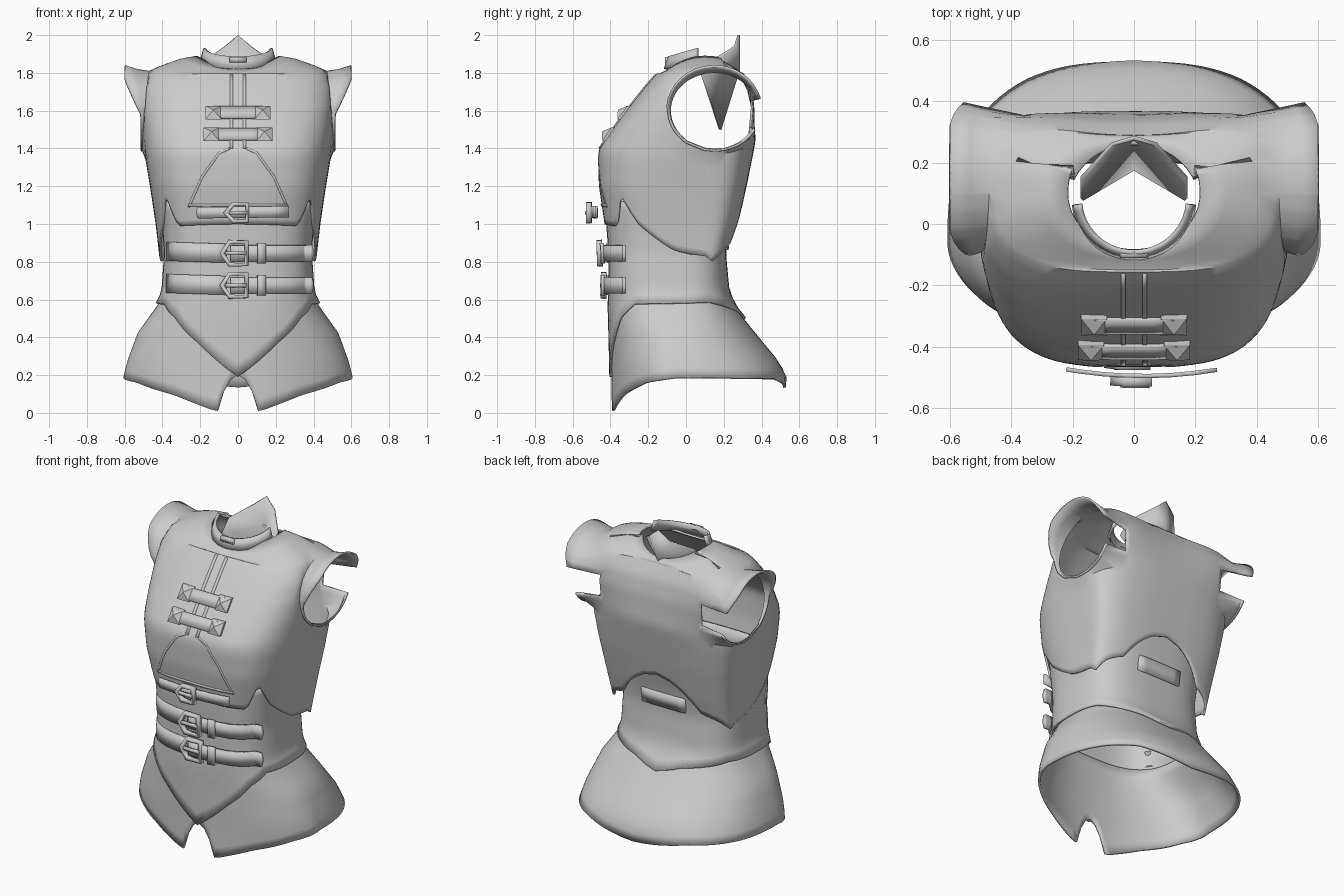
import bpy, bmesh, math

if "Cube" in bpy.data.objects:
    bpy.data.objects.remove(bpy.data.objects["Cube"])

grey = bpy.data.materials.new("plain_grey")
grey.diffuse_color = (0.6, 0.6, 0.6, 1)
grey.use_nodes = True
grey.node_tree.nodes["Principled BSDF"].inputs["Base Color"].default_value = grey.diffuse_color


def finish(name, verts, faces, thick=0.0, edit=None, angle=35):
    me = bpy.data.meshes.new(name)
    me.from_pydata(verts, [], faces)
    bm = bmesh.new()
    bm.from_mesh(me)
    if edit:
        edit(bm)
    bmesh.ops.recalc_face_normals(bm, faces=bm.faces)
    bm.to_mesh(me)
    bm.free()
    me.materials.append(grey)
    ob = bpy.data.objects.new(name, me)
    bpy.context.collection.objects.link(ob)
    if thick:
        m = ob.modifiers.new("thickness", 'SOLIDIFY')
        m.thickness = thick
        m.offset = 0
    bpy.ops.object.select_all(action='DESELECT')
    bpy.context.view_layer.objects.active = ob
    ob.select_set(True)
    bpy.ops.object.shade_smooth_by_angle(angle=math.radians(angle))
    return ob


def lerp_table(t, table):
    """Interpolate rows of (key, value, ...) with rising keys."""
    if t <= table[0][0]:
        return table[0][1:]
    for a, b in zip(table, table[1:]):
        if t <= b[0]:
            f = (t - a[0]) / (b[0] - a[0])
            return [p + (q - p) * f for p, q in zip(a[1:], b[1:])]
    return table[-1][1:]


def ring_point(t, yc, rx, yf, yb, n, nb=None):
    """Squared oval; t = 0 is front centre, nb squares the back separately."""
    s, c = math.sin(t), math.cos(t)
    n = nb if nb and c < 0 else n
    x = rx * math.copysign(abs(s) ** (2 / n), s)
    d = abs(c) ** (2 / n)
    return x, yc - (yc - yf) * d if c > 0 else yc + (yb - yc) * d


def shell(name, prof, yc, hem, top, rows, cols, thick, extra=(), edit=None):
    """Loft from an angle-dependent hem to a level, plus extra rings."""
    verts = []
    for k in range(rows + 1 + len(extra)):
        for i in range(cols):
            t = 2 * math.pi * i / cols
            if k <= rows:
                deg = math.degrees(min(t, 2 * math.pi - t))
                h = lerp_table(deg, hem)[0]
                z = h + (top - h) * k / rows
                x, y = ring_point(t, yc, *lerp_table(z, prof))
            else:
                z, drop, *r = extra[k - rows - 1]
                z -= drop * math.cos(t) ** 2
                x, y = ring_point(t, yc, *r)
            verts.append((x, y, z))
    n = rows + len(extra)
    faces = [(k * cols + i, k * cols + (i + 1) % cols, (k + 1) * cols + (i + 1) % cols, (k + 1) * cols + i)
             for k in range(n) for i in range(cols)]
    return finish(name, verts, faces, thick, edit)


def surface(prof, yc, side=1, limit=9):
    """Depth of a shell at a given x and z, front (1) or back (-1)."""
    def y_at(x, z):
        rx, yf, yb, n = lerp_table(z, prof)
        d = max(0, 1 - min(1, abs(x) / rx) ** n) ** (1 / n)
        return min(limit, yc - (yc - yf) * d if side > 0 else yc + (yb - yc) * d)
    return y_at


def strip(name, pts, width, y_at, off, thick=0.015, closed=False, steps=6, tip=False):
    """Ribbon along an x-z polyline, laid on a surface."""
    path = []
    segs = list(zip(pts, pts[1:] + pts[:1])) if closed else list(zip(pts, pts[1:]))
    for a, b in segs:
        path += [(a[0] + (b[0] - a[0]) * j / steps, a[1] + (b[1] - a[1]) * j / steps) for j in range(steps)]
    if not closed:
        path.append(pts[-1])
    n, verts = len(path), []
    for i, (x, z) in enumerate(path):
        p = path[(i - 1) % n] if closed or i else path[0]
        q = path[(i + 1) % n] if closed or i < n - 1 else path[-1]
        l = math.hypot(q[0] - p[0], q[1] - p[1])
        dx, dz = -(q[1] - p[1]) / l, (q[0] - p[0]) / l
        w = width / 2 * (0.3 if tip and i == n - 1 else 1)
        for s in (-w, w):
            u, v = x + dx * s, z + dz * s
            verts.append((u, y_at(u, v) - off, v))
    faces = [(2 * i, 2 * i + 1, 2 * ((i + 1) % n) + 1, 2 * ((i + 1) % n)) for i in range(n if closed else n - 1)]
    return finish(name, verts, faces, thick, angle=25)


# Vest: height, half width, front, back, squareness
VC = 0.1
vest = [(0.78, .405, -.39, .21, 2.9), (1.0, .43, -.425, .27, 3.4), (1.2, .46, -.455, .315, 3.6),
        (1.35, .485, -.46, .345, 3.4), (1.4, .49, -.452, .355, 3.3), (1.5, .50, -.385, .37, 3.3),
        (1.62, .51, -.295, .39, 3.2), (1.72, .505, -.215, .39, 3.1), (1.79, .475, -.155, .36, 2.9)]
vest_hem = [(0, 1.0), (36, .99), (47, 1.15), (60, 1.0), (80, .86), (100, .80), (125, .86), (150, .90), (180, 1.1)]
HY, HZ, RY, RZ = 0.15, 1.6, 0.235, 0.205


def arm_openings(bm):
    """Open the arm holes, recess the upper back and pull out the shoulder caps."""
    inside = lambda c: abs(c.x) > .36 and ((c.y - HY) / RY) ** 2 + ((c.z - HZ) / RZ) ** 2 < 1
    bmesh.ops.delete(bm, geom=[f for f in bm.faces if inside(f.calc_center_median())], context='FACES')
    rim = [v for v in bm.verts if v.is_boundary and abs(v.co.x) > .36 and 1.3 < v.co.z < 1.85]
    for v in rim:
        a = math.atan2((v.co.z - HZ) / RZ, (v.co.y - HY) / RY)
        v.co.y, v.co.z = HY + RY * math.cos(a), HZ + RZ * math.sin(a)
        v.co.x = math.copysign(.49 - .02 * math.sin(a), v.co.x)
    for v in bm.verts:
        if v.co.y > .2 and v.co.z > 1.45 and abs(v.co.x) < .4:
            v.co.y -= .07 * min(1, (v.co.z - 1.45) / .3) * (1 - (v.co.x / .4) ** 2)
    edges = [e for e in bm.edges if e.is_boundary and e.verts[0] in rim and e.verts[1] in rim]
    for k in range(2):
        out = bmesh.ops.extrude_edge_only(bm, edges=edges)['geom']
        edges = [g for g in out if isinstance(g, bmesh.types.BMEdge)]
        for v in (g for g in out if isinstance(g, bmesh.types.BMVert)):
            a = math.atan2((v.co.z - HZ) / RZ, (v.co.y - HY) / RY)
            up = min(1, max(0, (math.sin(a) + .1) / .8))
            g = (1.02 + .03 * up, 1.03 + .12 * up)[k]
            v.co = (math.copysign((.505 + .03 * up, .515 + .085 * up)[k], v.co.x),
                    HY + RY * min(g, 1.07) * math.cos(a), HZ + RZ * g * math.sin(a))


shell("vest", vest, VC, vest_hem, 1.79, 26, 96, .012,
      [(1.812, .025, .45, -.15, .36, 2.8), (1.835, .045, .40, -.14, .355, 2.6), (1.87, .07, .30, -.115, .35, 2.2),
       (1.885, .065, .215, -.085, .33, 2)], arm_openings)

# Waist with pointed apron, and flared hips below
WC = -.07
waist = [(.19, .61, -.40, .54, 2.1), (.42, .545, -.405, .38, 2.2), (.56, .44, -.41, .265, 2.6),
         (.64, .40, -.405, .225, 3), (.85, .385, -.405, .205, 3.2), (.98, .395, -.415, .225, 3.2),
         (1.13, .42, -.415, .265, 3.1)]
shell("waist", waist, WC, [(0, .19), (20, .37), (38, .5), (60, .575), (120, .585), (165, .54), (180, .50)],
      1.12, 12, 72, .012)
hips = [(.0, .595, -.392, .51, 1.9, 2.5), (.13, .60, -.39, .52, 1.95, 2.5), (.18, .602, -.388, .53, 2, 2.5),
        (.27, .58, -.388, .485, 2.1, 2.45), (.42, .525, -.39, .36, 2.2, 2.4), (.56, .425, -.395, .25, 2.6, 2.6),
        (.61, .395, -.39, .215, 3, 3)]
shell("hips", hips, -.05, [(0, .2), (6, .16), (11, .01), (14, .015), (35, .095), (62, .16), (90, .185), (150, .18),
      (180, .135)], .61, 9, 96, .014)

# Neck band rising to the sides, back collar point and neck clasp
N = 24
verts = []
for z, g in ((1.82, 1.06), (1.885, .95)):
    for i in range(N + 1):
        t = math.radians(-85 + 170 * i / N)
        verts.append((.185 * g * math.sin(t), .08 - .18 * g * math.cos(t), z + .05 * (1 - math.cos(t))))
finish("neck_band", verts, [(i, i + 1, N + 2 + i, N + 1 + i) for i in range(N)], .015)
finish("back_collar", [(0, .28, 2.0), (-.07, .26, 1.94), (-.17, .15, 1.87), (-.17, .08, 1.80), (0, .18, 1.5),
                       (.17, .08, 1.80), (.17, .15, 1.87), (.07, .26, 1.94), (0, .28, 1.82)],
       [(0, 1, 8), (1, 2, 8), (2, 3, 8), (3, 4, 8), (4, 5, 8), (5, 6, 8), (6, 7, 8), (7, 0, 8)], .014)
flat = lambda y: (lambda x, z: y)
strip("neck_clasp", [(-.045, 1.87), (.045, 1.87)], .03, flat(-.1), 0, .02, steps=1)

# Chest placket and seams
chest = surface(vest, VC)
for s, label in ((1, "left"), (-1, "right")):
    strip(label + "_placket_edge", [(s * .035, 1.40), (s * .035, 1.79)], .016, chest, .006, .012, steps=8)
    strip(label + "_chest_seam", [(s * .045, 1.40), (s * .10, 1.375), (s * .19, 1.25), (s * .26, 1.09)],
          .012, chest, .003, .009)
strip("chest_hem_seam", [(-.26, 1.10), (.26, 1.10)], .014, chest, .005, .012)

# Chest clasps with pyramid studs
for j, (z, x0) in enumerate(((1.59, .13), (1.475, .14))):
    strip("clasp_strap_%d" % j, [(-x0, z), (x0, z)], .06, chest, .014, .016, steps=4)
    for s in (-1, 1):
        h, c = .042, s * x0
        quad = [(c - h, z - h * .85), (c + h, z - h * .85), (c + h, z + h * .85), (c - h, z + h * .85)]
        verts = [(x, chest(c, w) - o, w) for o in (0, .02) for x, w in quad]
        verts.append((c, chest(c, z) - .045, z + .015))
        finish("clasp_stud", verts, [(3, 2, 1, 0)] + [(i, (i + 1) % 4, 4 + (i + 1) % 4, 4 + i) for i in range(4)]
               + [(4 + i, 4 + (i + 1) % 4, 8) for i in range(4)], angle=10)


def buckle(name, x0, x1, z, h, y_at, off):
    strip(name + "_frame", [(x0, z), (x0 + .04, z + h), (x1, z + h), (x1, z - h), (x0 + .04, z - h)],
          .024, y_at, off, .03, closed=True, steps=1)
    strip(name + "_prong", [(x0 + .02, z), (x1, z)], .02, y_at, off + .012, .016, steps=1)


# Waist belts: base flap, strap, keeper loop and buckle
belly = surface(waist, WC)
loose = surface(waist, WC, 1, -.30)
for label, z, off in (("upper", .845, .05), ("lower", .675, .03)):
    strip(label + "_belt_flap", [(-.375, z + .01), (-.06, z)], .10, surface(waist, WC, 1, -.24), .010, .014)
    strip(label + "_belt_strap", [(-.04, z), (.34, z), (.40, z)], .085, loose, .026, .018, steps=8, tip=True)
    strip(label + "_belt_keeper", [(.125, z - .055), (.125, z + .055)], .045, belly, .04, .02, steps=2)
    buckle(label + "_buckle", -.085, .045, z, .06, belly, off)

# Chest strap standing off the vest
bow = lambda x, z: -.495 + .35 * (x - .03) ** 2
strip("chest_strap", [(.27, 1.065), (-.17, 1.06), (-.22, 1.06)], .06, bow, 0, .014, tip=True)
buckle("chest_buckle", -.065, .05, 1.06, .045, bow, .02)

# Padded plate on the lower back
strip("back_pad", [(-.15, .91), (.15, .91)], .09, surface(waist, WC, -1), -.008, .02)
